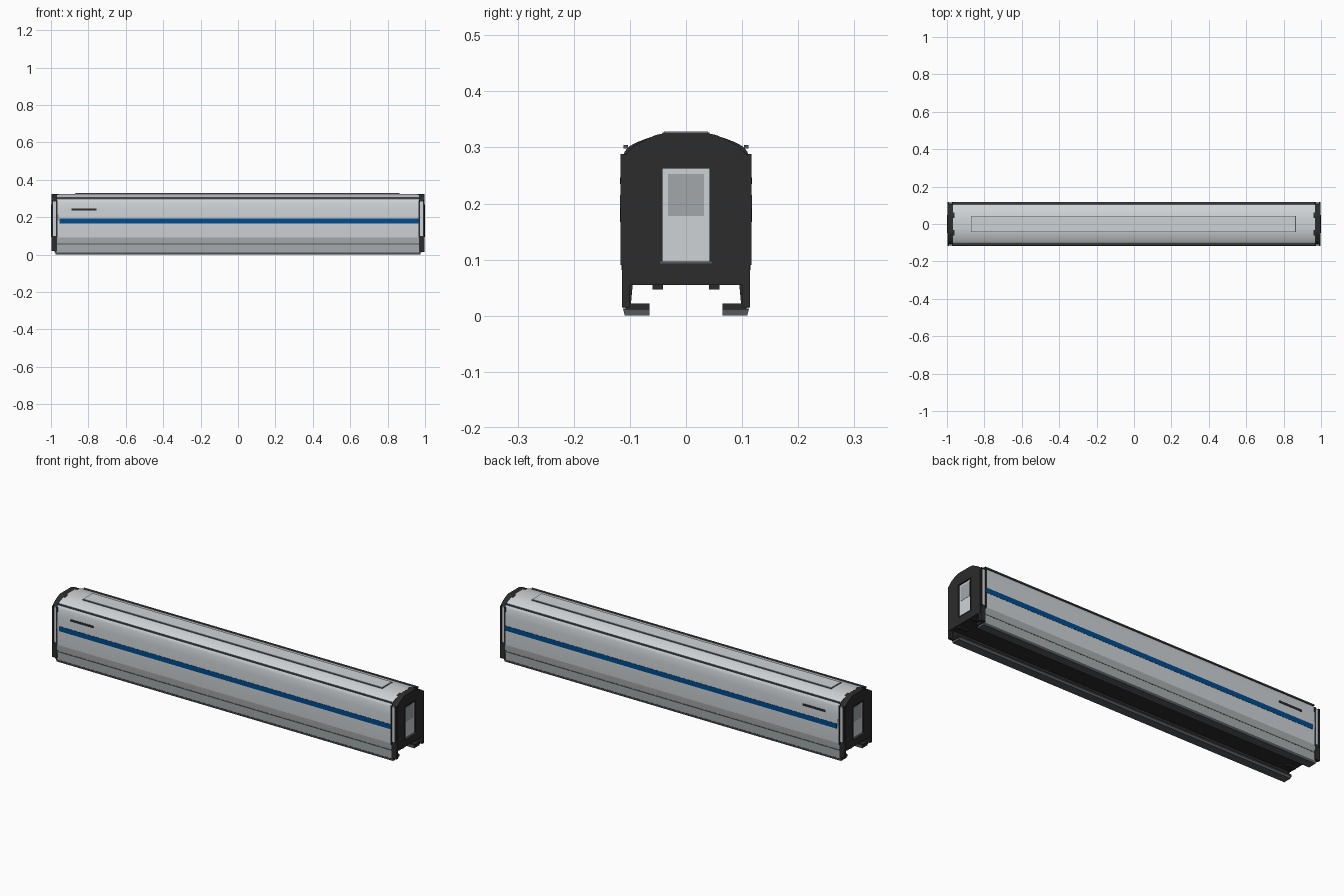
import bpy, bmesh

if "Cube" in bpy.data.objects:
    bpy.data.objects.remove(bpy.data.objects["Cube"])

def mat(name, r, g, b):
    m = bpy.data.materials.new(name)
    m.diffuse_color = (r, g, b, 1)
    m.use_nodes = True
    m.node_tree.nodes["Principled BSDF"].inputs["Base Color"].default_value = m.diffuse_color
    return m

SILVER = mat("silver", 0.62, 0.65, 0.67)
LOWER = mat("lower_grey", 0.40, 0.42, 0.43)
BLUE = mat("stripe_blue", 0.0, 0.07, 0.26)
DARK = mat("end_black", 0.025, 0.025, 0.025)
SLATE = mat("slate_grey", 0.09, 0.10, 0.11)
GLASS = mat("door_glass", 0.36, 0.39, 0.40)

def extrude(name, pts, x0, x1, mats, rule=None, smooth=False):
    """Extrude a (y, z) outline from x0 to x1."""
    bm = bmesh.new()
    a = [bm.verts.new((x0, y, z)) for y, z in pts]
    b = [bm.verts.new((x1, y, z)) for y, z in pts]
    n = len(pts)
    for i in range(n):
        j = (i + 1) % n
        bm.faces.new((a[i], a[j], b[j], b[i]))
    bm.faces.new(a)
    bm.faces.new(b[::-1])
    bmesh.ops.recalc_face_normals(bm, faces=bm.faces)
    if rule:
        for f in bm.faces:
            f.material_index = rule(f.calc_center_median(), f.normal)
    me = bpy.data.meshes.new(name)
    bm.to_mesh(me)
    bm.free()
    for m in mats:
        me.materials.append(m)
    ob = bpy.data.objects.new(name, me)
    bpy.context.collection.objects.link(ob)
    if smooth:
        bpy.ops.object.select_all(action='DESELECT')
        ob.select_set(True)
        bpy.context.view_layer.objects.active = ob
        bpy.ops.object.shade_smooth_by_angle(angle=0.5)
    return ob

def box(name, x0, x1, y0, y1, z0, z1, m):
    return extrude(name, [(y0, z0), (y1, z0), (y1, z1), (y0, z1)], x0, x1, [m])

def both(half):
    """Complete a right-half outline (bottom to top) with its mirror."""
    return half + [(-y, z) for y, z in reversed(half)]

# main body shell: grey lower band, blue stripe, black underfloor
def body_rule(c, n):
    if n.z < -0.9:
        return 3
    if abs(n.x) > 0.9:
        return 3
    if c.z < 0.09:
        return 1
    return 0

half = [(0.112, 0.055), (0.1155, 0.092), (0.1165, 0.165), (0.1165, 0.193),
        (0.1155, 0.24), (0.1135, 0.28), (0.109, 0.293), (0.101, 0.302),
        (0.088, 0.309), (0.070, 0.316), (0.054, 0.321), (0.028, 0.325)]
extrude("car_body", both(half), -0.968, 0.968, [SILVER, LOWER, BLUE, DARK], body_rule, True)

# raised roof panel with a thin dark edge
box("roof_panel_edge", -0.872, 0.866, -0.042, 0.042, 0.315, 0.3265, SLATE)
box("roof_panel", -0.868, 0.862, -0.039, 0.039, 0.315, 0.3285, SILVER)

for s, side in ((-1, "front"), (1, "back")):
    # blue waist stripe
    box(side + "_stripe", -0.955, 0.965, s * 0.110, s * 0.1175, 0.167, 0.193, BLUE)
    # dark plate and small light patch beside the stripe
    box(side + "_name_plate", -0.89, -0.757, s * 0.110, s * 0.1172, 0.235, 0.246, DARK)
    box(side + "_grey_patch", -0.966, -0.957, s * 0.110, s * 0.1172, 0.18, 0.215, GLASS)
    # rain gutter
    box(side + "_gutter", -0.968, 0.968, s * 0.103, s * 0.1115, 0.298, 0.304, SLATE)
    # seam between body and skirt
    box(side + "_seam", -0.968, 0.968, s * 0.105, s * 0.1135, 0.053, 0.058, SLATE)
    # skirt, inner liner and inward lip
    extrude(side + "_skirt", [(s * 0.107, 0.012), (s * 0.111, 0.012), (s * 0.113, 0.056),
                              (s * 0.107, 0.056)], -0.97, 0.97, [LOWER])
    extrude(side + "_skirt_liner", [(s * 0.065, 0.011), (s * 0.108, 0.011), (s * 0.108, 0.056),
                                    (s * 0.095, 0.056), (s * 0.098, 0.022), (s * 0.065, 0.022)],
            -0.982, 0.982, [DARK])
    extrude(side + "_skirt_lip", [(s * 0.065, 0.0), (s * 0.109, 0.0), (s * 0.112, 0.012),
                                  (s * 0.065, 0.012)], -0.975, 0.975, [SLATE])

# end hoods with recessed doors
arch = [(0.111, 0.055), (0.111, 0.277), (0.105, 0.290), (0.092, 0.303),
        (0.072, 0.314), (0.054, 0.322), (0.042, 0.3245)]
for e, end in ((-1, "left"), (1, "right")):
    extrude(end + "_end_hood", both(arch), e * 0.960, e * 0.988, [DARK])
    frame = both([(0.111, 0.095)] + arch[1:]) + [(-0.043, 0.095), (-0.043, 0.264),
                                                (0.043, 0.264), (0.043, 0.095)]
    extrude(end + "_end_frame", frame, e * 0.988, e * 0.998, [DARK])
    box(end + "_end_sill", e * 0.988, e * 0.998, -0.111, 0.111, 0.055, 0.095, DARK)
    # door, window and raised door trim
    box(end + "_door", e * 0.985, e * 0.992, -0.042, 0.042, 0.096, 0.263, SILVER)
    box(end + "_door_window", e * 0.990, e * 0.993, -0.032, 0.032, 0.178, 0.253, GLASS)
    box(end + "_trim_top", e * 0.99, e, -0.047, 0.047, 0.262, 0.267, DARK)
    box(end + "_trim_bottom", e * 0.99, e, -0.046, 0.046, 0.093, 0.097, SLATE)
    for s, side in ((-1, "front"), (1, "back")):
        box(f"{end}_{side}_trim", e * 0.99, e, s * 0.042, s * 0.047, 0.095, 0.265, DARK)
        # light corner panel between dark posts, dark block below
        box(f"{end}_{side}_corner_panel", e * 0.972, e * 0.988, s * 0.105, s * 0.113,
            0.10, 0.285, SILVER)
        for x in (0.968, 0.992):
            box(f"{end}_{side}_post", e * (x - 0.004), e * (x + 0.004), s * 0.105, s * 0.117,
                0.09, 0.288, DARK)
        box(f"{end}_{side}_corner_block", e * 0.968, e * 0.997, s * 0.100, s * 0.1145,
            0.02 if e < 0 else 0.015, 0.10, DARK)
        box(f"{end}_{side}_under_pad", e * 0.94, e * 0.99, s * 0.041, s * 0.060,
            0.047, 0.056, DARK)
